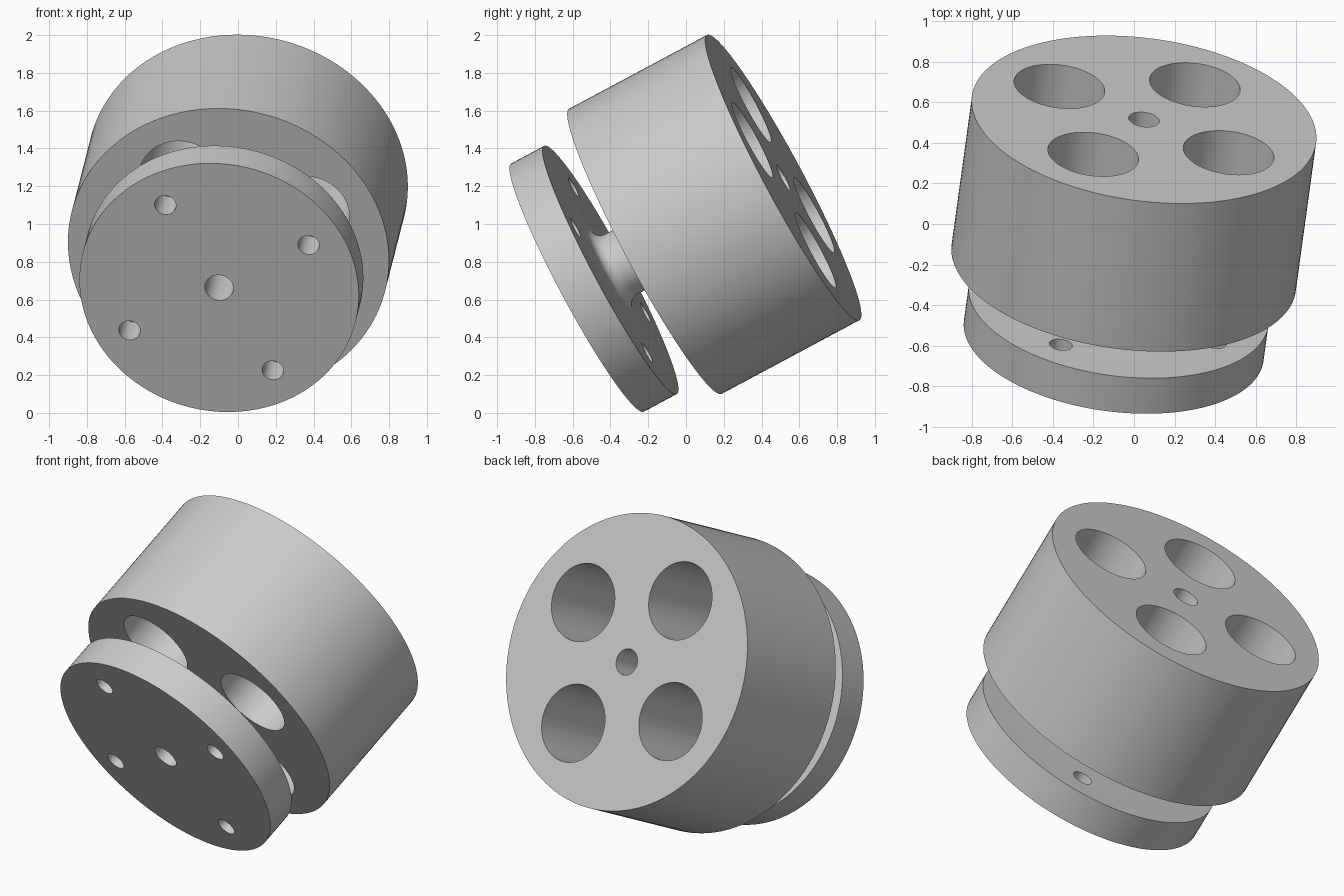
import bpy, bmesh
from math import cos, sin, pi, radians
from mathutils import Matrix, Vector

if "Cube" in bpy.data.objects:
    bpy.data.objects.remove(bpy.data.objects["Cube"])

# Tilted frame: axis runs from the small flange to the large body
axis = Vector((0.12, 0.875, 0.468)).normalized()
u = Vector((-0.42, 0.165, -0.20))
u = (u - axis * u.dot(axis)).normalized()
v = axis.cross(u)
frame = Matrix((u, v, axis)).transposed().to_4x4()
frame.translation = Vector((-0.10, -0.575, 0.663))


def new_object(name, bm):
    bmesh.ops.recalc_face_normals(bm, faces=bm.faces)
    mesh = bpy.data.meshes.new(name)
    bm.to_mesh(mesh)
    bm.free()
    ob = bpy.data.objects.new(name, mesh)
    bpy.context.collection.objects.link(ob)
    return ob


def lathe(name, profile, steps=128):
    bm = bmesh.new()
    rings = [[bm.verts.new((r * cos(2 * pi * i / steps), r * sin(2 * pi * i / steps), z))
              for i in range(steps)] for r, z in profile]
    for k, a in enumerate(rings):
        b = rings[(k + 1) % len(rings)]
        for i in range(steps):
            j = (i + 1) % steps
            bm.faces.new((a[i], a[j], b[j], b[i]))
    return new_object(name, bm)


def hole_ring(name, radius, ring, z0, z1):
    bm = bmesh.new()
    for k in range(4):
        a = k * pi / 2
        place = Matrix.Translation((ring * cos(a), ring * sin(a), (z0 + z1) / 2))
        bmesh.ops.create_cone(bm, cap_ends=True, segments=64, radius1=radius,
                              radius2=radius, depth=z1 - z0, matrix=place)
    ob = new_object(name, bm)
    ob.hide_render = True
    return ob


# Flange, filleted neck and body, revolved around a centre bore
fillet = [(0.25 - 0.07 * sin(t * pi / 16), 0.27 - 0.07 * cos(t * pi / 16)) for t in range(9)]
profile = [(0.076, 0), (0.745, 0), (0.745, 0.2), *fillet,
           (0.18, 0.411), (0.856, 0.411), (0.856, 1.245), (0.076, 1.245)]
hub = lathe("hub", profile)

# Four bolt holes in the flange and four large holes through the body
cutters = [hole_ring("bolt_hole_cutter", 0.057, 0.557, -0.05, 0.25),
           hole_ring("body_hole_cutter", 0.225, 0.49, 0.35, 1.3)]
bpy.context.view_layer.objects.active = hub
hub.select_set(True)
for c in cutters:
    mod = hub.modifiers.new(c.name, 'BOOLEAN')
    mod.operation = 'DIFFERENCE'
    mod.solver = 'EXACT'
    mod.object = c
    bpy.ops.object.modifier_apply(modifier=mod.name)
    bpy.data.objects.remove(c)

# Tilt into place
hub.data.transform(frame)
bpy.ops.object.shade_smooth_by_angle(angle=radians(30))
